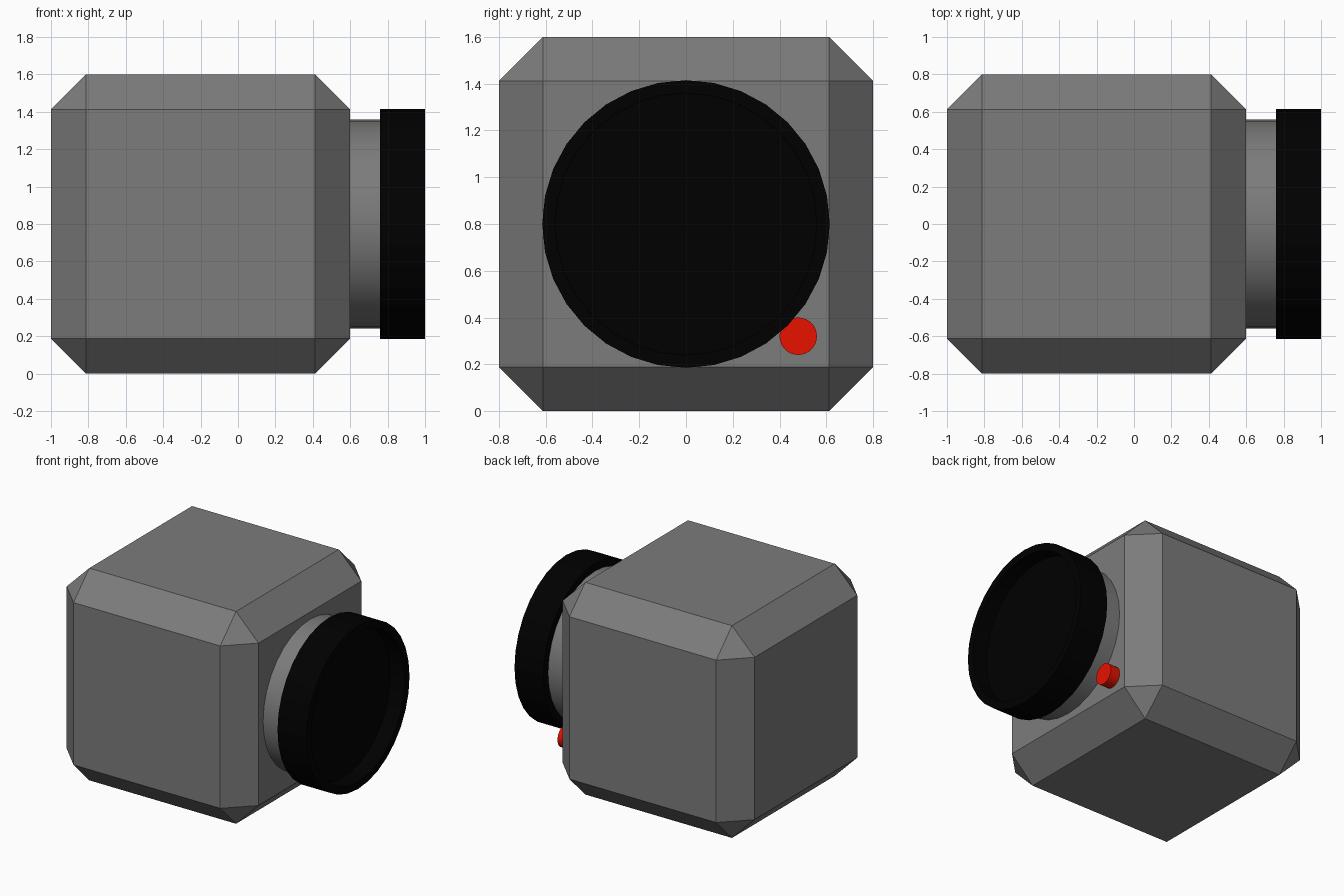
import bpy, bmesh, math

if "Cube" in bpy.data.objects:
    bpy.data.objects.remove(bpy.data.objects["Cube"])


def material(name, color):
    m = bpy.data.materials.new(name)
    m.diffuse_color = color
    m.use_nodes = True
    m.node_tree.nodes["Principled BSDF"].inputs["Base Color"].default_value = m.diffuse_color
    return m


def x_cylinder(name, radius, x0, x1, y, z, sides=32, mat=None, smooth=True):
    """Cylinder lying along x from x0 to x1."""
    bpy.ops.mesh.primitive_cylinder_add(
        vertices=sides, radius=radius, depth=x1 - x0,
        location=((x0 + x1) / 2, y, z), rotation=(0, math.pi / 2, 0))
    ob = bpy.context.object
    ob.name = name
    ob.data.materials.append(mat)
    if smooth:
        bpy.ops.object.shade_smooth_by_angle(angle=math.radians(30))
    return ob


grey = material("dark_grey", (0.2, 0.2, 0.2, 1))
black = material("black", (0, 0, 0, 1))
red = material("red", (0.8, 0.006, 0, 1))

# Chamfered cube body
bpy.ops.mesh.primitive_cube_add(size=1.6, location=(-0.2, 0, 0.8))
body = bpy.context.object
body.name = "camera_body"
body.data.materials.append(grey)
bevel = body.modifiers.new("chamfer", 'BEVEL')
bevel.width = 0.188
bevel.segments = 1

# Lens barrel
x_cylinder("lens_barrel", 0.558, 0.6, 0.76, 0, 0.8, mat=grey)

# Lens rim with a recessed glass face
rim = x_cylinder("lens_rim", 0.615, 0.76, 1.0, 0, 0.8, mat=black, smooth=False)
bm = bmesh.new()
bm.from_mesh(rim.data)
front = max(bm.faces, key=lambda f: f.calc_center_median().z)
bmesh.ops.inset_region(bm, faces=[front], thickness=0.055)
bmesh.ops.inset_region(bm, faces=[front], thickness=0.001)
bmesh.ops.translate(bm, verts=front.verts, vec=(0, 0, -0.12))
bm.to_mesh(rim.data)
bm.free()

# Red button
x_cylinder("button", 0.08, 0.6, 0.68, 0.48, 0.32, mat=red)
